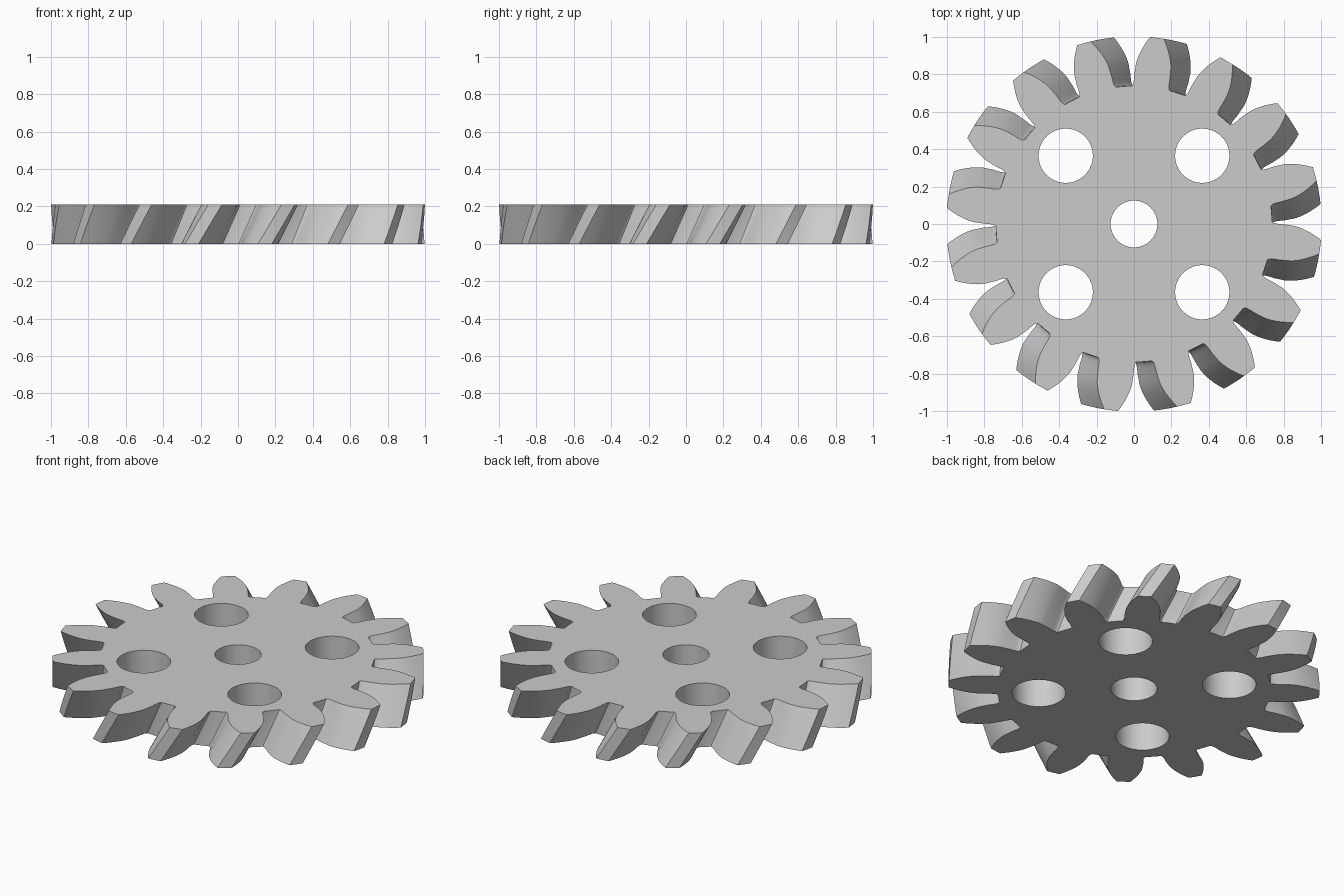
import bpy, bmesh
from math import sin, cos, tan, acos, pi, radians, degrees

cube = bpy.data.objects.get("Cube")
if cube:
    bpy.data.objects.remove(cube, do_unlink=True)

TEETH = 16
HEIGHT = 0.21
TIP_R = 1.003
PITCH_R = TIP_R * TEETH / (TEETH + 2)
BASE_R = PITCH_R * cos(radians(20))
TWIST = radians(7.25)          # top is turned counterclockwise from the bottom
TOP_PHASE = radians(83.0)      # centre of one tooth on the top face
LAYERS = 8


def involute(r):
    a = acos(min(1, BASE_R / r))
    return tan(a) - a


def half_angle(r):
    """Half the tooth's angular width at radius r, on the involute flank."""
    return pi / (2 * TEETH) + involute(PITCH_R) - involute(r)


# One tooth flank, root to tip: root fillet, then the involute curve
flank = [(0.738, radians(8.4)), (0.739, radians(7.9)), (0.745, radians(7.5)),
         (0.757, radians(7.2)), (0.775, radians(7.0)), (0.805, radians(6.85))]
steps = 9
for i in range(steps + 1):
    r = BASE_R + (TIP_R - BASE_R) * i / steps
    flank.append((r, half_angle(r)))

tooth = [(r, -a) for r, a in flank] + [(TIP_R, 0)] + [(r, a) for r, a in reversed(flank)]
tooth.append((0.738, pi / TEETH))      # middle of the root land


def ring(bm, points):
    verts = [bm.verts.new(p) for p in points]
    edges = [bm.edges.new((v, verts[(i + 1) % len(verts)])) for i, v in enumerate(verts)]
    return verts, edges


def wall(bm, low, high):
    n = len(low)
    for i in range(n):
        j = (i + 1) % n
        bm.faces.new((low[i], low[j], high[j], high[i]))


def gear_outline(z):
    turn = TOP_PHASE - TWIST * (1 - z / HEIGHT)
    return [(r * cos(turn + a + k * 2 * pi / TEETH), r * sin(turn + a + k * 2 * pi / TEETH), z)
            for k in range(TEETH) for r, a in tooth]


def circle(cx, cy, r, z, n=64):
    return [(cx + r * cos(2 * pi * i / n), cy + r * sin(2 * pi * i / n), z) for i in range(n)]


bm = bmesh.new()

# Twisted toothed rim
rings = [ring(bm, gear_outline(HEIGHT * i / LAYERS)) for i in range(LAYERS + 1)]
for (low, _), (high, _) in zip(rings, rings[1:]):
    wall(bm, low, high)
bottom_edges = list(rings[0][1])
top_edges = list(rings[-1][1])

# Shaft hole and four lightening holes
holes = [(0, 0, 0.125)] + [(sx * 0.365, sy * 0.365, 0.145) for sx in (-1, 1) for sy in (-1, 1)]
for cx, cy, r in holes:
    low, low_edges = ring(bm, circle(cx, cy, r, 0))
    high, high_edges = ring(bm, circle(cx, cy, r, HEIGHT))
    wall(bm, high, low)
    bottom_edges += low_edges
    top_edges += high_edges

# Flat faces around the holes
bmesh.ops.triangle_fill(bm, use_beauty=True, edges=bottom_edges, normal=(0, 0, -1))
bmesh.ops.triangle_fill(bm, use_beauty=True, edges=top_edges, normal=(0, 0, 1))
bmesh.ops.recalc_face_normals(bm, faces=bm.faces[:])

mesh = bpy.data.meshes.new("helical_gear")
bm.to_mesh(mesh)
bm.free()
gear = bpy.data.objects.new("helical_gear", mesh)
bpy.context.collection.objects.link(gear)

# Grey metal
grey = bpy.data.materials.new("light_grey")
grey.use_nodes = True
colour = (0.6, 0.6, 0.6, 1)
grey.diffuse_color = colour
grey.node_tree.nodes["Principled BSDF"].inputs["Base Color"].default_value = colour
mesh.materials.append(grey)

bpy.ops.object.select_all(action="DESELECT")
gear.select_set(True)
bpy.context.view_layer.objects.active = gear
bpy.ops.object.shade_smooth_by_angle(angle=radians(35))
